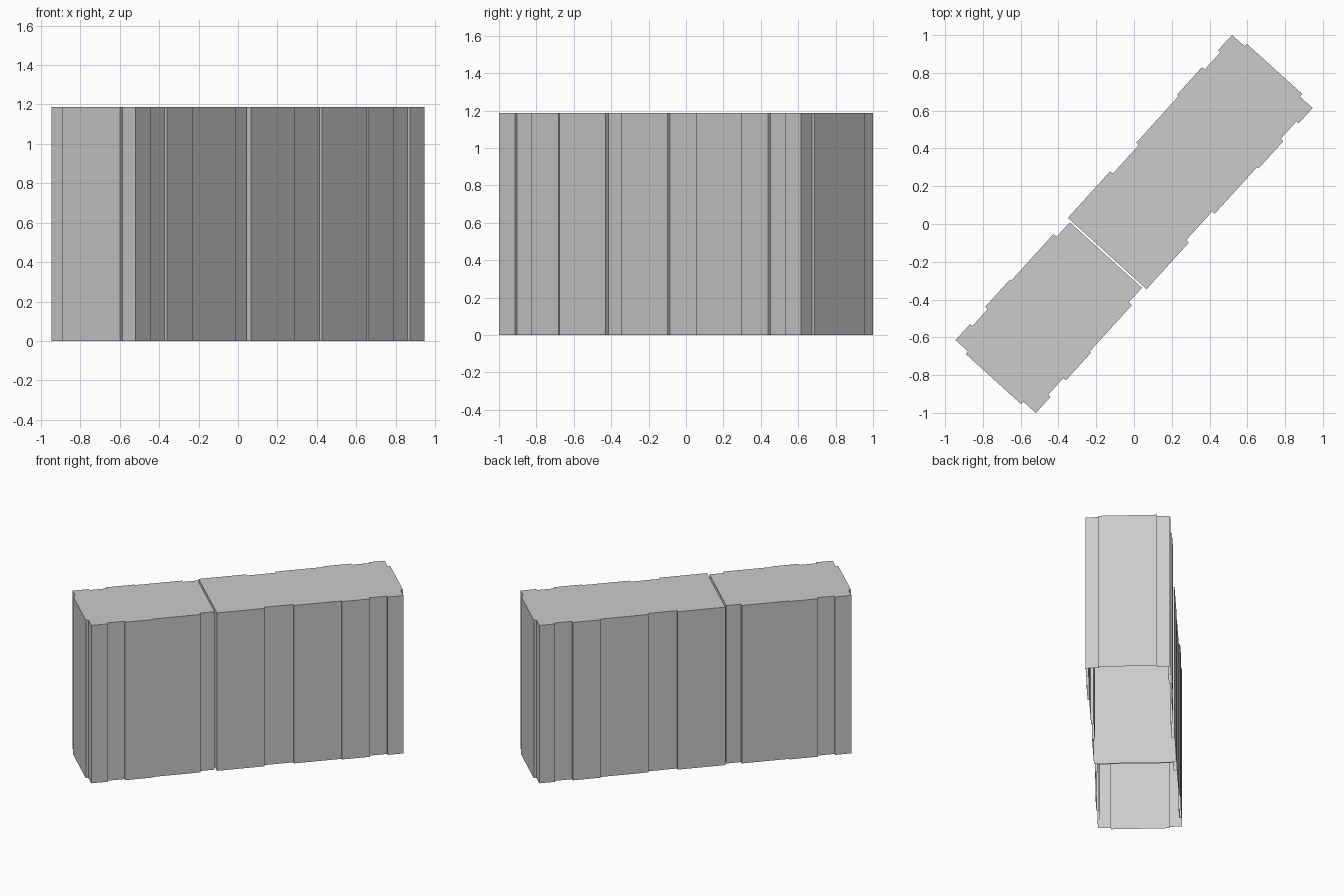
import bpy, bmesh, math

if "Cube" in bpy.data.objects:
    bpy.data.objects.remove(bpy.data.objects["Cube"])

ANGLE = math.radians(47.8)   # direction of the long axis in plan
HEIGHT = 1.187
END, BUMP, BUMP_HALF = 1.09, 1.108, 0.198

# stepped half-widths along the long axis: (from, to, half width)
STEPS_LARGE = [(-0.211, 0.122, 0.281), (0.122, 0.327, 0.262), (0.327, 0.66, 0.28),
               (0.66, 0.857, 0.291), (0.857, 0.98, 0.272), (0.98, END, 0.288)]
STEPS_SMALL = [(0.222, 0.326, 0.258), (0.326, 0.658, 0.28),
               (0.658, 0.855, 0.289), (0.855, 0.975, 0.271), (0.975, END, 0.287)]


def outline(steps):
    """Closed plan outline: stepped side, raised end panel, mirrored side."""
    side = [(s, w) for a, b, w in steps for s in (a, b)]
    right = [(s, -w) for s, w in side]
    end = [(END, -BUMP_HALF), (BUMP, -BUMP_HALF), (BUMP, BUMP_HALF), (END, BUMP_HALF)]
    return right + end + side[::-1]


def shell(name, steps, turn):
    """Extruded outline with a roof and an open underside."""
    c, s = math.cos(turn), math.sin(turn)
    bm = bmesh.new()
    verts = [bm.verts.new((c * x - s * y, s * x + c * y, HEIGHT)) for x, y in outline(steps)]
    low = [bm.verts.new((v.co.x, v.co.y, 0)) for v in verts]
    bm.faces.new(verts)
    n = len(verts)
    for i in range(n):
        j = (i + 1) % n
        bm.faces.new((low[i], low[j], verts[j], verts[i]))
    mesh = bpy.data.meshes.new(name)
    bm.to_mesh(mesh)
    bm.free()
    obj = bpy.data.objects.new(name, mesh)
    bpy.context.collection.objects.link(obj)


# long block towards the back right, short block towards the front left
shell("long_block", STEPS_LARGE, ANGLE)
shell("short_block", STEPS_SMALL, ANGLE + math.pi)
